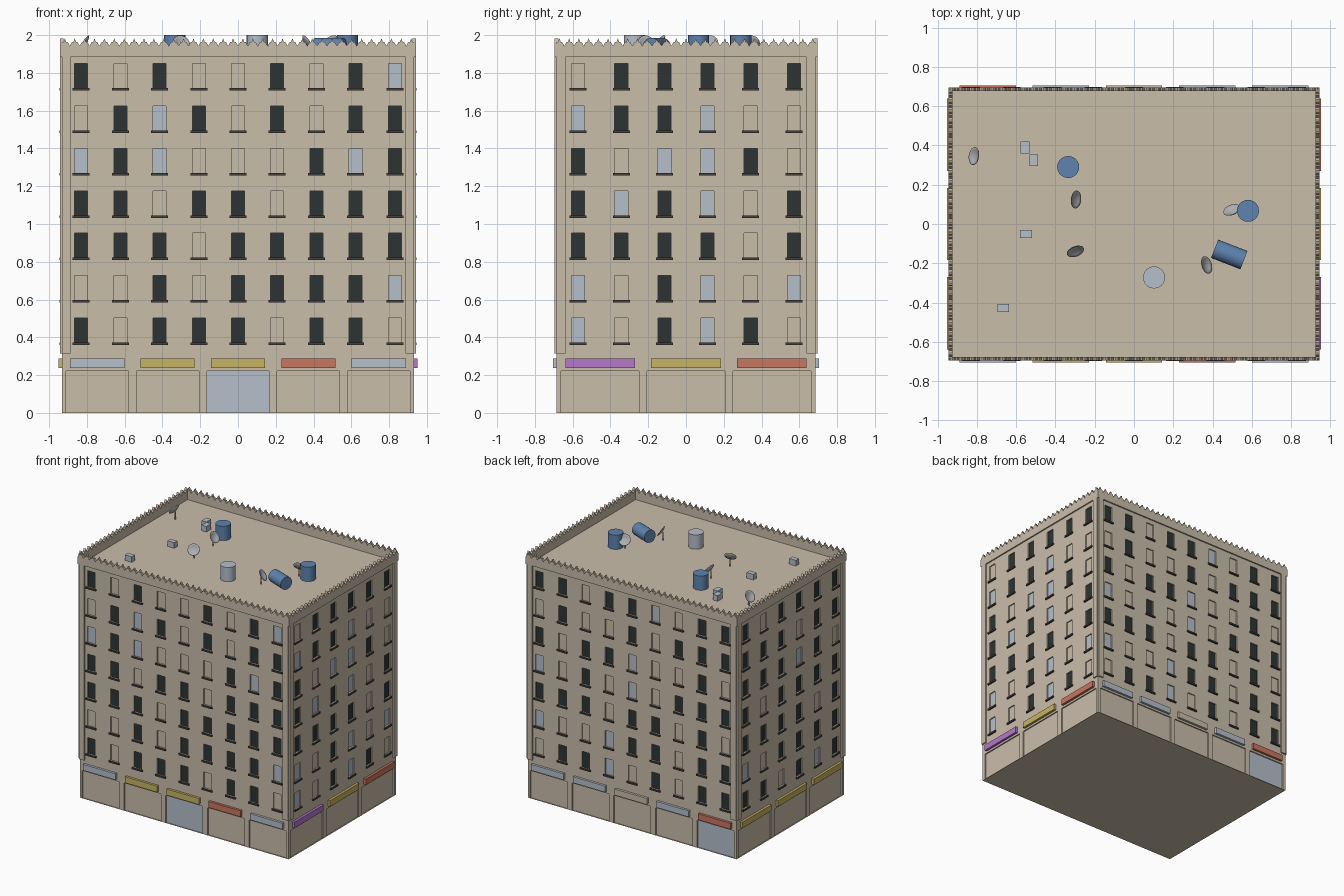
import bpy, bmesh
from math import pi, cos, sin, atan2
from mathutils import Matrix, Vector

if "Cube" in bpy.data.objects:
    bpy.data.objects.remove(bpy.data.objects["Cube"])


def material(name, r, g, b):
    m = bpy.data.materials.new(name)
    m.use_nodes = True
    m.diffuse_color = (r, g, b, 1)
    m.node_tree.nodes["Principled BSDF"].inputs["Base Color"].default_value = (r, g, b, 1)
    return m


WALL = material("beige wall", 0.59, 0.51, 0.40)
DARK = material("dark window", 0.025, 0.034, 0.034)
LIGHT = material("pale grey blue", 0.46, 0.52, 0.60)
SILL = material("dark sill", 0.06, 0.052, 0.046)
YELLOW = material("yellow sign", 0.57, 0.46, 0.12)
RED = material("red sign", 0.59, 0.18, 0.12)
PURPLE = material("purple sign", 0.46, 0.19, 0.60)
BLUE = material("blue tank", 0.11, 0.23, 0.43)
GREY = material("dish grey", 0.42, 0.43, 0.45)

HX, HY = 0.932, 0.685          # half width and half depth of the body
ROOF, STEP, RELIEF = 1.885, 0.23, 0.011
ROWS = [0.373 + 0.2243 * i for i in range(7)]   # window bottoms
WIN_W, WIN_H = 0.069, 0.13


def finish(name, bm, mats, matrix=None, smooth=False):
    mesh = bpy.data.meshes.new(name)
    bm.to_mesh(mesh)
    bm.free()
    for m in mats:
        mesh.materials.append(m)
    ob = bpy.data.objects.new(name, mesh)
    bpy.context.collection.objects.link(ob)
    if matrix is not None:
        ob.matrix_world = matrix
    if smooth:
        bpy.ops.object.select_all(action="DESELECT")
        ob.select_set(True)
        bpy.context.view_layer.objects.active = ob
        bpy.ops.object.shade_smooth_by_angle()
    return ob


def add_box(bm, x0, x1, y0, y1, z0, z1):
    centre = Matrix.Translation(((x0 + x1) / 2, (y0 + y1) / 2, (z0 + z1) / 2))
    size = Matrix.Diagonal((x1 - x0, y1 - y0, z1 - z0, 1))
    return bmesh.ops.create_cube(bm, size=1, matrix=centre @ size)["verts"]


def recessed_wall(name, us, zs, pick, depth, recess, turn):
    """Wall of cells; pick(col, row) gives a pane material for an opening."""
    bm = bmesh.new()
    mats = [WALL, DARK, LIGHT]
    for i, (u0, u1) in enumerate(zip(us, us[1:])):
        for j, (z0, z1) in enumerate(zip(zs, zs[1:])):
            ring = [(u0, z0), (u1, z0), (u1, z1), (u0, z1)]
            outer = [bm.verts.new((u, -depth, z)) for u, z in ring]
            if i % 2 and j % 2:
                inner = [bm.verts.new((u, recess - depth, z)) for u, z in ring]
                pane = bm.faces.new(inner)
                pane.material_index = mats.index(pick(i // 2, j // 2))
                for k in range(4):
                    n = (k + 1) % 4
                    bm.faces.new((outer[k], outer[n], inner[n], inner[k]))
            else:
                bm.faces.new(outer)
    bmesh.ops.remove_doubles(bm, verts=bm.verts, dist=1e-5)
    finish(name, bm, mats, turn)


def spans(centres, width):
    return [c + s * width / 2 for c in centres for s in (-1, 1)]


def parapet(name, half, depth, turn):
    """Thin wall whose top edge is a row of stepped teeth."""
    tooth = [(0, 0), (.22, .5), (.36, .5), (.5, 1), (.64, .5), (.78, .5)]
    count = round(2 * half / 0.052)
    pitch = 2 * half / count
    top = [(-half + (n + t) * pitch, 1.943 + 0.04 * h) for n in range(count) for t, h in tooth]
    line = [(half, ROOF), (half, 1.943)] + top[::-1] + [(-half, ROOF)]
    bm = bmesh.new()
    face = bm.faces.new([bm.verts.new((u, -depth - RELIEF, z)) for u, z in line])
    moved = bmesh.ops.extrude_face_region(bm, geom=[face])["geom"]
    bmesh.ops.translate(bm, vec=(0, 0.02, 0), verts=[v for v in moved if isinstance(v, bmesh.types.BMVert)])
    bmesh.ops.recalc_face_normals(bm, faces=bm.faces)
    finish(name, bm, [WALL], turn)


# Window patterns, top row first: D dark, L pale, . walled up
SIDES = [
    ("front", "D.D..D.DL .DLD.D.DD LDL...DLD DD.DD.DDD DDD.DDDDD ..D.DDDDL D.DDD.DD.",
     [LIGHT, YELLOW, YELLOW, RED, LIGHT], 2),
    ("right", ".DDDDD LDDL.. D.LLD. DLDL.D DDDD.D L.DL.L L.DLD.", [PURPLE, YELLOW, RED], None),
    ("back", "DD.DDL.DD .D..D.DDD D.DDL..D. L.D.L.DDD DDD.DD.D. L..LDD.DD .DDL.D.DD",
     [LIGHT, LIGHT, WALL, LIGHT, RED], 4),
    ("left", "D.DDDD DDD.DD DDDLD. D.DDDD DDDD.D L.DDDD DD.DLD", [YELLOW] * 3, None),
]
PANE = {"D": DARK, "L": LIGHT, ".": WALL}

for k, (side, pattern, signs, open_bay) in enumerate(SIDES):
    turn = Matrix.Rotation(k * pi / 2, 4, "Z")
    half, depth = (HX, HY) if k % 2 == 0 else (HY, HX)
    rows = pattern.split()[::-1]
    cols = len(rows[0])
    gap = 0.2075 if k % 2 == 0 else 0.2285
    centres = [(c - (cols - 1) / 2) * gap for c in range(cols)]

    # Upper wall with recessed windows
    heights = [z + h for z in ROWS for h in (0, WIN_H)]
    recessed_wall(side + "_wall", [-half] + spans(centres, WIN_W) + [half],
                  [STEP] + heights + [ROOF],
                  lambda c, r: PANE[rows[r][c]], depth, 0.009, turn)

    # Sills under every opening
    bm = bmesh.new()
    for c in centres:
        for z in ROWS:
            add_box(bm, c - 0.045, c + 0.045, -depth - 0.012, -depth + 0.004, z - 0.013, z)
    finish(side + "_sills", bm, [SILL], turn)

    # Ground floor with shop bays, and a sign over each
    bays = len(signs)
    step, sign_w = (0.3725, 0.287) if k % 2 == 0 else (0.455, 0.368)
    mids = [(b - (bays - 1) / 2) * step for b in range(bays)]
    recessed_wall(side + "_shopfronts", [-half] + spans(mids, sign_w + 0.043) + [half],
                  [0, 0.001, 0.222, STEP],
                  lambda c, r: LIGHT if c == open_bay else WALL, depth, 0.01, turn)
    for n, (m, colour) in enumerate(zip(mids, signs)):
        bm = bmesh.new()
        add_box(bm, m - sign_w / 2, m + sign_w / 2, -depth - 0.019, -depth + 0.003, 0.238, 0.287)
        finish(f"{side}_sign_{n + 1}", bm, [colour], turn)

    # Corner strips and parapet
    bm = bmesh.new()
    for s in (-1, 1):
        a, b = sorted((s * (half - 0.046), s * half))
        add_box(bm, a, b, -depth - RELIEF, -depth + 0.005, 0.315, ROOF)
    finish(side + "_corner_strips", bm, [WALL], turn)
    parapet(side + "_parapet", half + RELIEF, depth, turn)

# Roof and underside
for name, z, flip in (("roof", ROOF, False), ("underside", 0, True)):
    bm = bmesh.new()
    f = bm.faces.new([bm.verts.new((x * HX, y * HY, z)) for x, y in ((-1, -1), (1, -1), (1, 1), (-1, 1))])
    if flip:
        f.normal_flip()
    finish(name, bm, [WALL])


def cylinder(name, radius, length, mat, matrix):
    bm = bmesh.new()
    bmesh.ops.create_cone(bm, cap_ends=True, segments=24, radius1=radius, radius2=radius, depth=length)
    finish(name, bm, [mat], matrix, smooth=True)


# Water tanks
for name, x, y, mat in (("blue_tank_1", -0.335, 0.29, BLUE), ("blue_tank_2", 0.58, 0.067, BLUE),
                        ("grey_tank", 0.102, -0.272, LIGHT)):
    cylinder(name, 0.056, 2 - ROOF, mat, Matrix.Translation((x, y, (2 + ROOF) / 2)))
axis = Vector((0.93, -0.36, 0)).to_track_quat("Z", "Y").to_matrix().to_4x4()
cylinder("fallen_tank", 0.05, 0.16, BLUE, Matrix.Translation((0.485, -0.155, ROOF + 0.051)) @ axis)

# Small cooling units
for n, (x, y, w, d) in enumerate(((-0.555, 0.39, .022, .03), (-0.51, 0.325, .022, .03),
                                  (-0.55, -0.05, .03, .02), (-0.665, -0.427, .03, .02))):
    bm = bmesh.new()
    add_box(bm, x - w, x + w, y - d, y + d, ROOF, ROOF + 0.045)
    finish(f"cooling_unit_{n + 1}", bm, [LIGHT])


def dish(number, x, y, heading):
    """Shallow bowl on a thin post, facing along heading and tilted up."""
    bm = bmesh.new()
    curve = [(0.046 * t / 4, 0.013 * (t / 4) ** 2 - 0.008) for t in range(5)]
    rim = [bm.verts.new((r, 0, z)) for r, z in curve]
    edges = [bm.edges.new(p) for p in zip(rim, rim[1:])]
    bmesh.ops.spin(bm, geom=rim + edges, cent=(0, 0, 0), axis=(0, 0, 1), angle=2 * pi, steps=20)
    bmesh.ops.remove_doubles(bm, verts=bm.verts, dist=1e-5)
    bmesh.ops.recalc_face_normals(bm, faces=bm.faces)
    a = atan2(heading[1], heading[0])
    facing = Vector((cos(a) * 0.83, sin(a) * 0.83, 0.56))
    turn = facing.to_track_quat("Z", "Y").to_matrix().to_4x4()
    bowl = finish(f"dish_{number}", bm, [GREY], Matrix.Translation((x, y, 1.957)) @ turn, smooth=True)
    shell = bowl.modifiers.new("thickness", "SOLIDIFY")
    shell.thickness = 0.003
    px, py = x - cos(a) * 0.01, y - sin(a) * 0.01
    bm = bmesh.new()
    add_box(bm, px - .003, px + .003, py - .003, py + .003, ROOF, 1.95)
    finish(f"dish_post_{number}", bm, [GREY])


for n, (x, y, heading) in enumerate(((-0.81, 0.345, (-1, 0.15)), (-0.3, 0.125, (1, -0.1)),
                                     (-0.3, -0.135, (0.36, -0.93)), (0.5, 0.067, (-0.35, 0.93)),
                                     (0.365, -0.21, (0.93, 0.3)))):
    dish(n + 1, x, y, heading)
